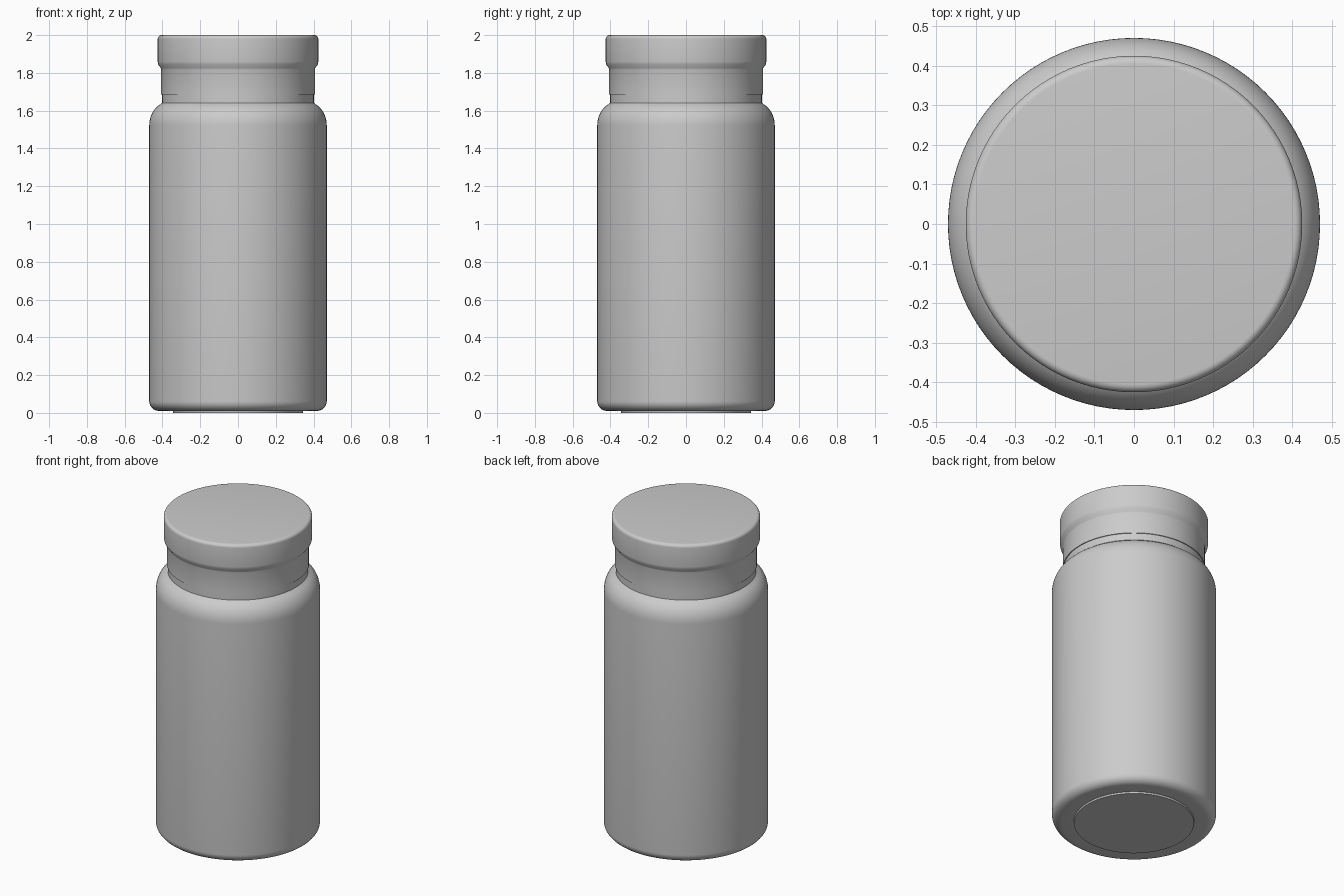
import bpy, bmesh, math

if "Cube" in bpy.data.objects:
    bpy.data.objects.remove(bpy.data.objects["Cube"])

SEGMENTS = 96


def arc(cx, cz, rx, rz, start, end, n=8):
    """Points of an elliptical fillet, angles in degrees."""
    out = []
    for i in range(n + 1):
        a = math.radians(start + (end - start) * i / n)
        out.append((cx + rx * math.cos(a), cz + rz * math.sin(a)))
    return out


def lathe(name, profile):
    """Spin an (r, z) profile, listed bottom to top, into a capped solid."""
    bm = bmesh.new()
    rings = []
    for r, z in profile:
        rings.append([bm.verts.new((r * math.cos(2 * math.pi * i / SEGMENTS),
                                    r * math.sin(2 * math.pi * i / SEGMENTS), z))
                      for i in range(SEGMENTS)])
    for low, high in zip(rings, rings[1:]):
        for i in range(SEGMENTS):
            j = (i + 1) % SEGMENTS
            bm.faces.new((low[i], low[j], high[j], high[i]))
    bm.faces.new(rings[0][::-1])
    bm.faces.new(rings[-1])
    mesh = bpy.data.meshes.new(name)
    bm.to_mesh(mesh)
    bm.free()
    obj = bpy.data.objects.new(name, mesh)
    bpy.context.collection.objects.link(obj)
    bpy.ops.object.select_all(action='DESELECT')
    obj.select_set(True)
    bpy.context.view_layer.objects.active = obj
    bpy.ops.object.shade_smooth_by_angle(angle=math.radians(35))
    return obj


# Bottle: raised base disc, rounded bottom edge, shoulder and short neck
lathe("bottle_body",
      [(0.343, 0.0), (0.345, 0.01)]
      + arc(0.415, 0.062, 0.055, 0.052, -90, 0)
      + arc(0.37, 1.52, 0.10, 0.125, 0, 67, 10)
      + [(0.402, 1.641), (0.402, 1.70)])

# Lid: straight skirt, tapered step and softly rounded top
lathe("lid",
      [(0.407, 1.685), (0.407, 1.818), (0.409, 1.825), (0.423, 1.845), (0.425, 1.86)]
      + arc(0.405, 1.98, 0.02, 0.02, 0, 90, 6))
